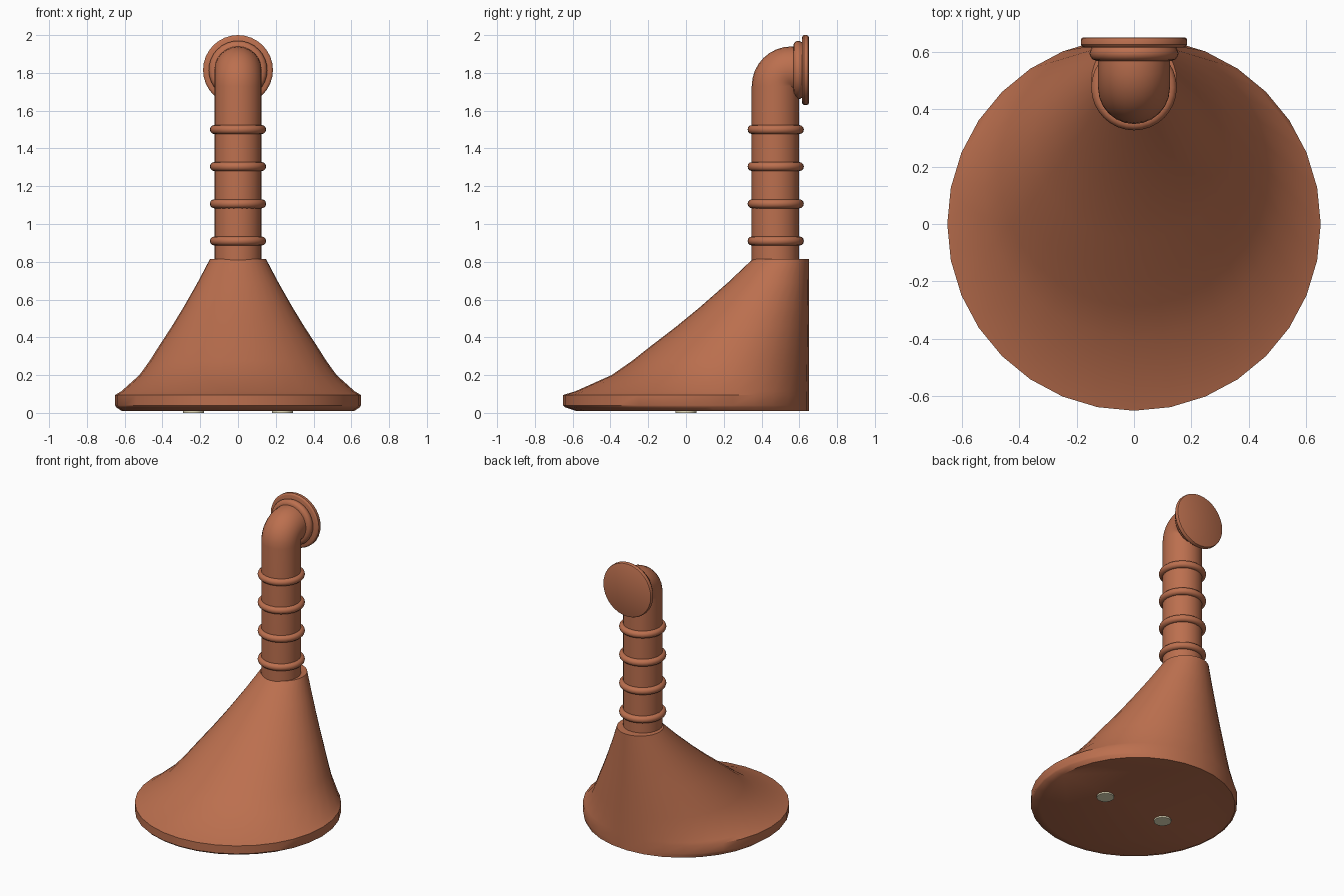
import bpy, bmesh, math
from mathutils import Vector, Matrix

if "Cube" in bpy.data.objects:
    bpy.data.objects.remove(bpy.data.objects["Cube"])

def material(name, col):
    m = bpy.data.materials.new(name)
    m.diffuse_color = (*col, 1)
    m.use_nodes = True
    m.node_tree.nodes["Principled BSDF"].inputs["Base Color"].default_value = m.diffuse_color
    return m

copper = material("copper", (0.50, 0.16, 0.077))
lamp = material("warm lamp", (0.85, 0.79, 0.55))

def skin(name, rings, mat, angle=35):
    """Join rings of points into a closed, capped surface."""
    bm = bmesh.new()
    loops = [[bm.verts.new(p) for p in r] for r in rings]
    n = len(loops[0])
    for a, b in zip(loops, loops[1:]):
        for i in range(n):
            j = (i + 1) % n
            bm.faces.new((a[i], a[j], b[j], b[i]))
    bm.faces.new(loops[0][::-1])
    bm.faces.new(loops[-1])
    bmesh.ops.recalc_face_normals(bm, faces=bm.faces)
    me = bpy.data.meshes.new(name)
    bm.to_mesh(me)
    bm.free()
    ob = bpy.data.objects.new(name, me)
    bpy.context.collection.objects.link(ob)
    me.materials.append(mat)
    bpy.ops.object.select_all(action='DESELECT')
    ob.select_set(True)
    bpy.context.view_layer.objects.active = ob
    bpy.ops.object.shade_smooth_by_angle(angle=math.radians(angle))
    return ob

def circle(c, r, n, tilt=0.0):
    """Ring of points round c; tilt 90 degrees faces it to the back."""
    rot = Matrix.Rotation(-tilt, 3, 'X')
    return [Vector(c) + rot @ Vector((r * math.cos(t), r * math.sin(t), 0))
            for t in (2 * math.pi * i / n for i in range(n))]

# Hood: circles that all touch the wall at y = 0.65
BACK = 0.65
profile = [(0.01, 0.615), (0.03, 0.645), (0.04, 0.65), (0.095, 0.65),
           (0.115, 0.617), (0.2, 0.522), (0.275, 0.468), (0.354, 0.418),
           (0.455, 0.352), (0.56, 0.288), (0.69, 0.214), (0.815, 0.148)]
skin("hood", [circle((0, BACK - r, z), r, 32) for z, r in profile], copper)

# Pipe with elbow turning to the wall
PY, PR, BEND, TOP = 0.473, 0.125, 0.085, 1.815
rings = [circle((0, PY, 0.79), PR, 24)]
for i in range(9):
    a = math.radians(90) * i / 8
    rings.append(circle((0, PY + BEND * (1 - math.cos(a)),
                         TOP - BEND + BEND * math.sin(a)), PR, 24, a))
rings.append(circle((0, 0.60, TOP), PR, 24, math.pi / 2))
skin("pipe", rings, copper)

# Bands round the pipe
for i, z in enumerate((0.91, 1.107, 1.304, 1.50)):
    bpy.ops.mesh.primitive_torus_add(location=(0, PY + 0.002, z), major_segments=32,
                                     minor_segments=12, major_radius=0.125,
                                     minor_radius=0.024)
    ob = bpy.context.object
    ob.name = f"pipe_band_{i + 1}"
    ob.data.materials.append(copper)
    bpy.ops.object.shade_smooth_by_angle(angle=math.radians(60))

# Stepped wall flange with rounded edges
def flange(name, prof):
    skin(name, [circle((0, y, TOP), r, 32, math.pi / 2) for y, r in prof], copper)

flange("flange_collar", [(0.568, 0.130), (0.573, 0.144), (0.583, 0.152),
                         (0.594, 0.155), (0.605, 0.152), (0.618, 0.145)])
flange("wall_flange", [(0.614, 0.172), (0.617, 0.180), (0.624, 0.185),
                       (0.640, 0.185), (0.647, 0.182), (0.65, 0.176)])

# Lamps under the hood
for side, s in (("left", -1), ("right", 1)):
    skin(f"lamp_{side}", [circle((s * 0.235, 0, z), 0.055, 16) for z in (0, 0.02)], lamp)
